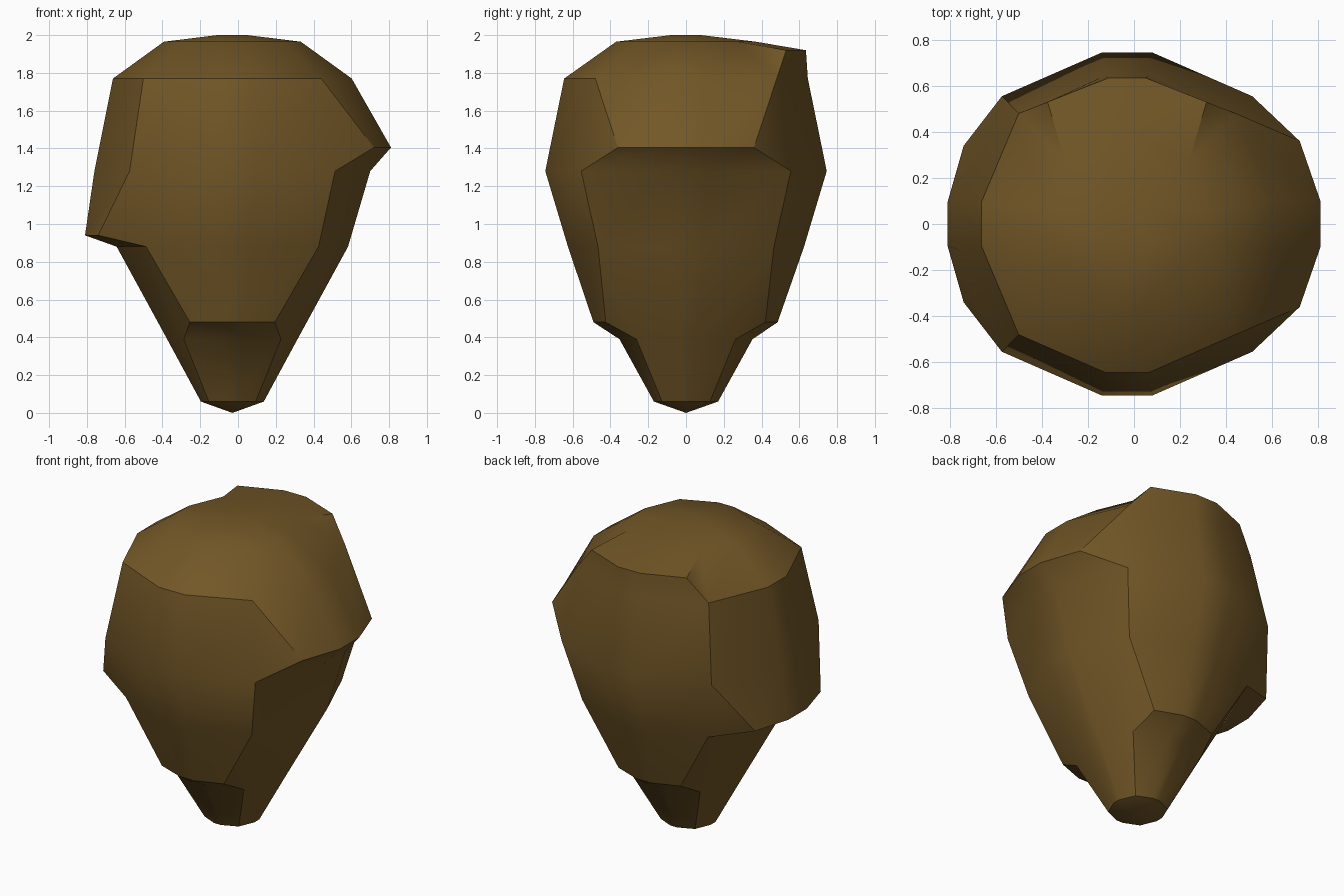
import bpy, bmesh, math

if "Cube" in bpy.data.objects:
    bpy.data.objects.remove(bpy.data.objects["Cube"])

CX = -0.03                    # axis of the body
bm = bmesh.new()


def vert(side, out, across, z, sx=1.0):
    """Point on one of four sides (0 right, 1 back, 2 left, 3 front)."""
    c, s = [(1, 0), (0, 1), (-1, 0), (0, -1)][side]
    x, y = out * c - across * s, out * s + across * c
    return bm.verts.new((CX + x * sx, y, z))


# Body rings: half width, height (12 points each, corner first on every side)
RINGS = [(0.17, 0.06), (0.352, 0.39), (0.625, 0.88),
         (0.745, 1.28), (0.645, 1.77), (0.37, 1.965)]
rings = []
for h, z in RINGS:
    rings.append([vert(s, h * o, h * a, z, 0.98) for s in range(4)
                  for o, a in [(0.745, -0.745), (1, -0.15), (1, 0.15)]])

# Overhanging lips: (ring below, side) -> middle out, corner out, middle half width, corner half width, z
LIPS = {(1, 3): (0.49, 0.425, 0.05, 0.225, 0.48),
        (1, 1): (0.485, 0.42, 0.05, 0.225, 0.48),
        (2, 2): (0.78, 0.71, 0.095, 0.34, 0.94),
        (3, 0): (0.84, 0.75, 0.10, 0.36, 1.405),
        (4, 1): (0.635, 0.53, 0.08, 0.345, 1.92)}


def strip(a, b):
    for k in range(3):
        bm.faces.new((a[k], a[k + 1], b[k + 1], b[k]))


# Side panels, with a ledge, panel and two cheeks wherever there is a lip
for i in range(len(rings) - 1):
    for s in range(4):
        low, high = ([r[(3 * s + k) % 12] for k in range(4)] for r in rings[i:i + 2])
        if (i, s) in LIPS:
            om, oc, wm, wc, z = LIPS[i, s]
            lip = [vert(s, o, a, z) for o, a in [(oc, -wc), (om, -wm), (om, wm), (oc, wc)]]
            strip(low, lip)
            strip(lip, high)
            bm.faces.new((low[0], lip[0], high[0]))
            bm.faces.new((low[3], high[3], lip[3]))
        else:
            strip(low, high)

# Crown: small flat square joined to the top ring
top = rings[-1]
sq = [vert(s, 0.08, -0.08, 2.0) for s in range(4)]
bm.faces.new(sq)
for s in range(4):
    bm.faces.new((top[3 * s + 1], top[3 * s + 2], sq[(s + 1) % 4], sq[s]))
    bm.faces.new((top[3 * s - 1], top[3 * s], top[3 * s + 1], sq[s]))

# Pointed base
tip = bm.verts.new((CX, 0, 0))
for k in range(12):
    bm.faces.new((rings[0][(k + 1) % 12], rings[0][k], tip))

bmesh.ops.recalc_face_normals(bm, faces=bm.faces)
mesh = bpy.data.meshes.new("stepped_pod")
bm.to_mesh(mesh)
bm.free()
pod = bpy.data.objects.new("stepped_pod", mesh)
bpy.context.collection.objects.link(pod)

# Brown material and smooth shading with sharp ledges
mat = bpy.data.materials.new("brown_shell")
mat.diffuse_color = (0.17, 0.095, 0.02, 1)
mat.use_nodes = True
mat.node_tree.nodes["Principled BSDF"].inputs["Base Color"].default_value = mat.diffuse_color
mesh.materials.append(mat)
bpy.context.view_layer.objects.active = pod
pod.select_set(True)
bpy.ops.object.shade_smooth_by_angle(angle=math.radians(30))
